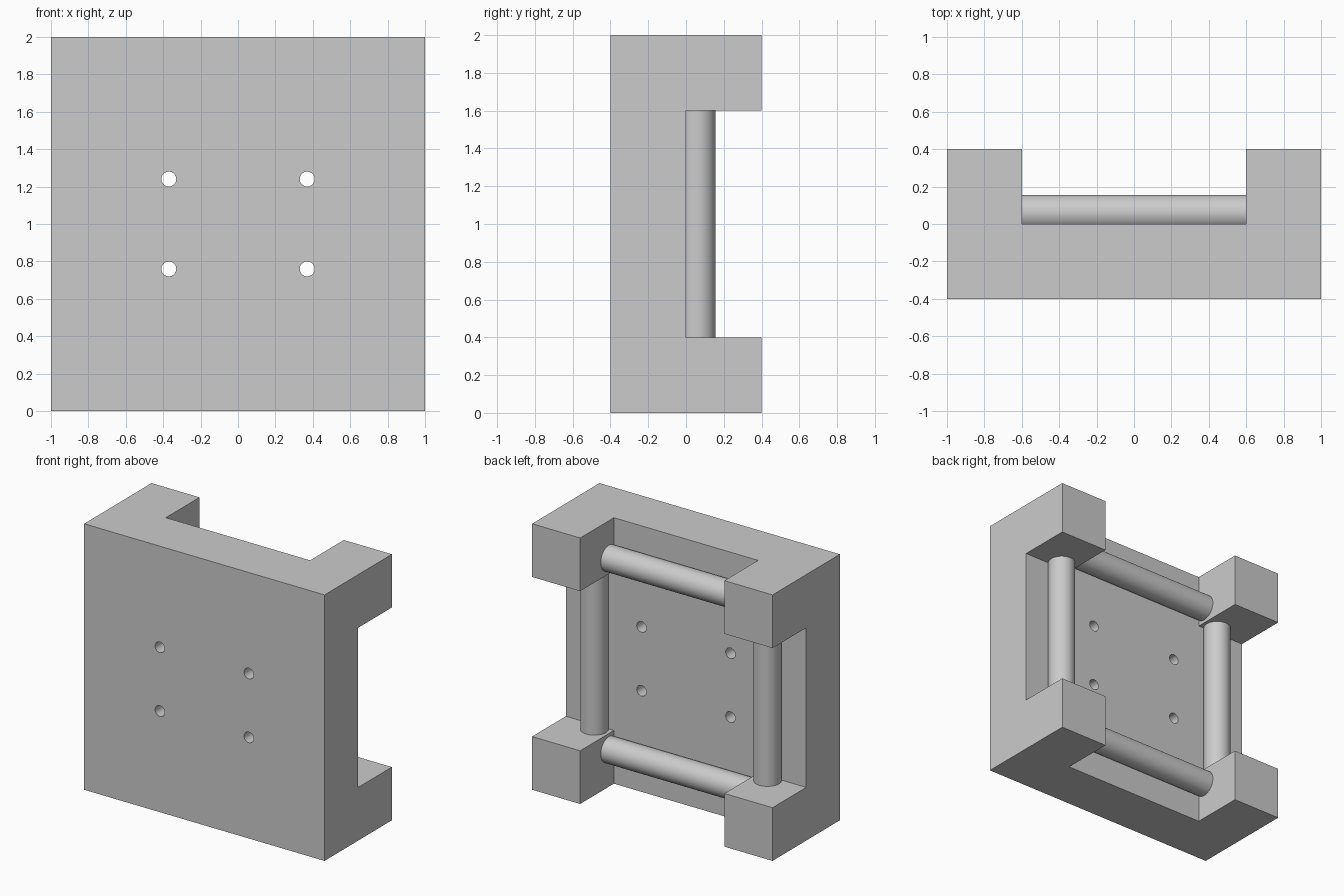
import bpy, bmesh, math
from mathutils import Matrix, Vector

default = bpy.data.objects.get("Cube")
if default:
    bpy.data.objects.remove(default, do_unlink=True)

# One grey material for everything
grey = bpy.data.materials.new("plain_grey")
grey.use_nodes = True
color = (0.6, 0.6, 0.6, 1)
grey.diffuse_color = color
grey.node_tree.nodes["Principled BSDF"].inputs["Base Color"].default_value = color

MID = 1.0          # height of the centre
ROD_OFFSET = 0.72  # rod distance from the centre
ROD_RADIUS = 0.096
ROD_Y = 0.06
ROD_LENGTH = 1.2


def add_object(name, bm):
    mesh = bpy.data.meshes.new(name)
    bmesh.ops.recalc_face_normals(bm, faces=bm.faces)
    bm.to_mesh(mesh)
    bm.free()
    mesh.materials.append(grey)
    obj = bpy.data.objects.new(name, mesh)
    bpy.context.collection.objects.link(obj)
    return obj


def box(name, center, size):
    bm = bmesh.new()
    bmesh.ops.create_cube(bm, size=1, matrix=Matrix.Translation(center) @ Matrix.Diagonal((*size, 1)))
    return add_object(name, bm)


def cylinder_mesh(center, axis, radius, length, sides):
    turn = Vector((0, 0, 1)).rotation_difference(Vector(axis)).to_matrix().to_4x4()
    bm = bmesh.new()
    bmesh.ops.create_cone(bm, cap_ends=True, segments=sides, radius1=radius, radius2=radius,
                          depth=length, matrix=Matrix.Translation(center) @ turn)
    return bm


def smooth(obj):
    bpy.ops.object.select_all(action="DESELECT")
    obj.select_set(True)
    bpy.context.view_layer.objects.active = obj
    bpy.ops.object.shade_smooth_by_angle(angle=math.radians(30))


# Back plate with four corner blocks, left by cutting two crossing channels
frame = box("mounting_frame", (0, 0, MID), (2, 0.8, 2))
cutters = [
    box("upright_channel_cutter", (0, 0.5, MID), (1.2, 1, 3)),
    box("cross_channel_cutter", (0, 0.5, MID), (3, 1, 1.2)),
]

# Four screw holes through the plate
for x in (-0.37, 0.37):
    for z in (-0.24, 0.24):
        bm = cylinder_mesh((x, -0.2, MID + z), (0, 1, 0), 0.04, 1, 32)
        cutters.append(add_object("screw_hole_cutter", bm))

for cutter in cutters:
    cutter.hide_render = True
    cut = frame.modifiers.new(cutter.name, "BOOLEAN")
    cut.operation = "DIFFERENCE"
    cut.solver = "EXACT"
    cut.object = cutter
bpy.context.view_layer.objects.active = frame
for name in [m.name for m in frame.modifiers]:
    bpy.ops.object.modifier_apply(modifier=name)
for cutter in cutters:
    bpy.data.objects.remove(cutter, do_unlink=True)
smooth(frame)


# Rods between the blocks, trimmed flat where they sink into the plate
def rod(name, x, z, axis):
    bm = cylinder_mesh((x, ROD_Y, MID + z), axis, ROD_RADIUS, ROD_LENGTH, 64)
    cut = bmesh.ops.bisect_plane(bm, geom=bm.verts[:] + bm.edges[:] + bm.faces[:],
                                 plane_co=(0, 0, 0), plane_no=(0, -1, 0), clear_outer=True)
    edges = [e for e in cut["geom_cut"] if isinstance(e, bmesh.types.BMEdge)]
    bmesh.ops.edgeloop_fill(bm, edges=edges)
    smooth(add_object(name, bm))


rod("left_rod", ROD_OFFSET, 0, (0, 0, 1))
rod("right_rod", -ROD_OFFSET, 0, (0, 0, 1))
rod("top_rod", 0, ROD_OFFSET, (1, 0, 0))
rod("bottom_rod", 0, -ROD_OFFSET, (1, 0, 0))
